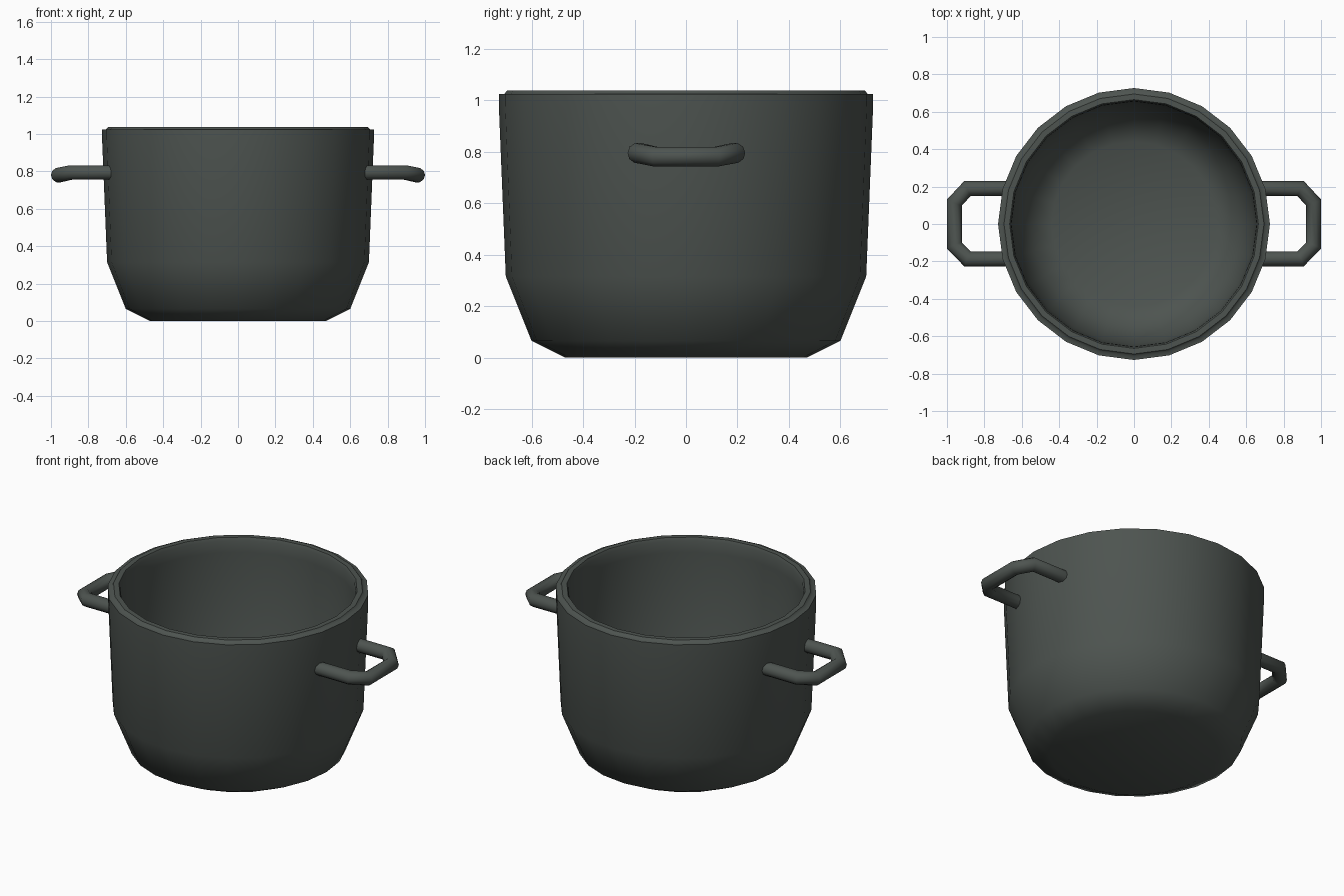
import bpy, bmesh, math
from mathutils import Vector

if "Cube" in bpy.data.objects:
    bpy.data.objects.remove(bpy.data.objects["Cube"])

iron = bpy.data.materials.new("dark green grey iron")
iron.diffuse_color = (0.075, 0.088, 0.08, 1)
iron.use_nodes = True
iron.node_tree.nodes["Principled BSDF"].inputs["Base Color"].default_value = iron.diffuse_color


def make_object(name, bm, angle):
    bmesh.ops.recalc_face_normals(bm, faces=bm.faces)
    mesh = bpy.data.meshes.new(name)
    bm.to_mesh(mesh)
    bm.free()
    mesh.materials.append(iron)
    ob = bpy.data.objects.new(name, mesh)
    bpy.context.collection.objects.link(ob)
    bpy.ops.object.select_all(action='DESELECT')
    ob.select_set(True)
    bpy.context.view_layer.objects.active = ob
    bpy.ops.object.shade_smooth_by_angle(angle=math.radians(angle))
    return ob


def bridge(bm, a, b):
    n = len(a)
    for i in range(n):
        j = (i + 1) % n
        bm.faces.new((a[i], a[j], b[j], b[i]))


def lathe(name, profile, sides, angle):
    bm = bmesh.new()
    rings = []
    for r, z in profile:
        rings.append([bm.verts.new((r * math.cos(2 * math.pi * i / sides),
                                    r * math.sin(2 * math.pi * i / sides), z))
                      for i in range(sides)])
    for a, b in zip(rings, rings[1:]):
        bridge(bm, a, b)
    bm.faces.new(rings[0])
    bm.faces.new(rings[-1])
    return make_object(name, bm, angle)


def tube(name, path, radius, sides, side_sign):
    # mitred sweep of a round section along a nearly level path
    pts = [Vector((x * side_sign, y, z)) for x, y, z in path]
    bm = bmesh.new()
    rings = []
    for k, p in enumerate(pts):
        d1 = (p - pts[max(k - 1, 0)]).normalized() if k else (pts[1] - p).normalized()
        d2 = (pts[k + 1] - p).normalized() if k < len(pts) - 1 else d1
        t = (d1 + d2).normalized()
        side = t.cross(Vector((0, 0, 1))).normalized()
        up = side.cross(t)
        miter = 1 / max(t.dot(d1), 0.5)
        ring = []
        for i in range(sides):
            a = 2 * math.pi * i / sides
            ring.append(bm.verts.new(p + radius * (side * math.cos(a) * miter
                                                   + up * math.sin(a))))
        rings.append(ring)
    for a, b in zip(rings, rings[1:]):
        bridge(bm, a, b)
    bm.faces.new(rings[0])
    bm.faces.new(rings[-1])
    return make_object(name, bm, 60)


# pot body: outside wall, stepped rim, inside wall and floor
lathe("pot_body", [
    (0.47, 0.0), (0.60, 0.065), (0.70, 0.315), (0.727, 0.98), (0.727, 1.023),
    (0.705, 1.025), (0.695, 1.038), (0.665, 1.038), (0.657, 1.02),
    (0.655, 0.95), (0.64, 0.33), (0.55, 0.11), (0.44, 0.055)], 24, 50)

# two loop handles
handle_path = [(0.67, -0.187, 0.795), (0.89, -0.187, 0.795), (0.96, -0.115, 0.78),
               (0.96, 0.115, 0.78), (0.89, 0.19, 0.795), (0.67, 0.19, 0.795)]
tube("right_handle", handle_path, 0.04, 10, 1)
tube("left_handle", handle_path, 0.04, 10, -1)
